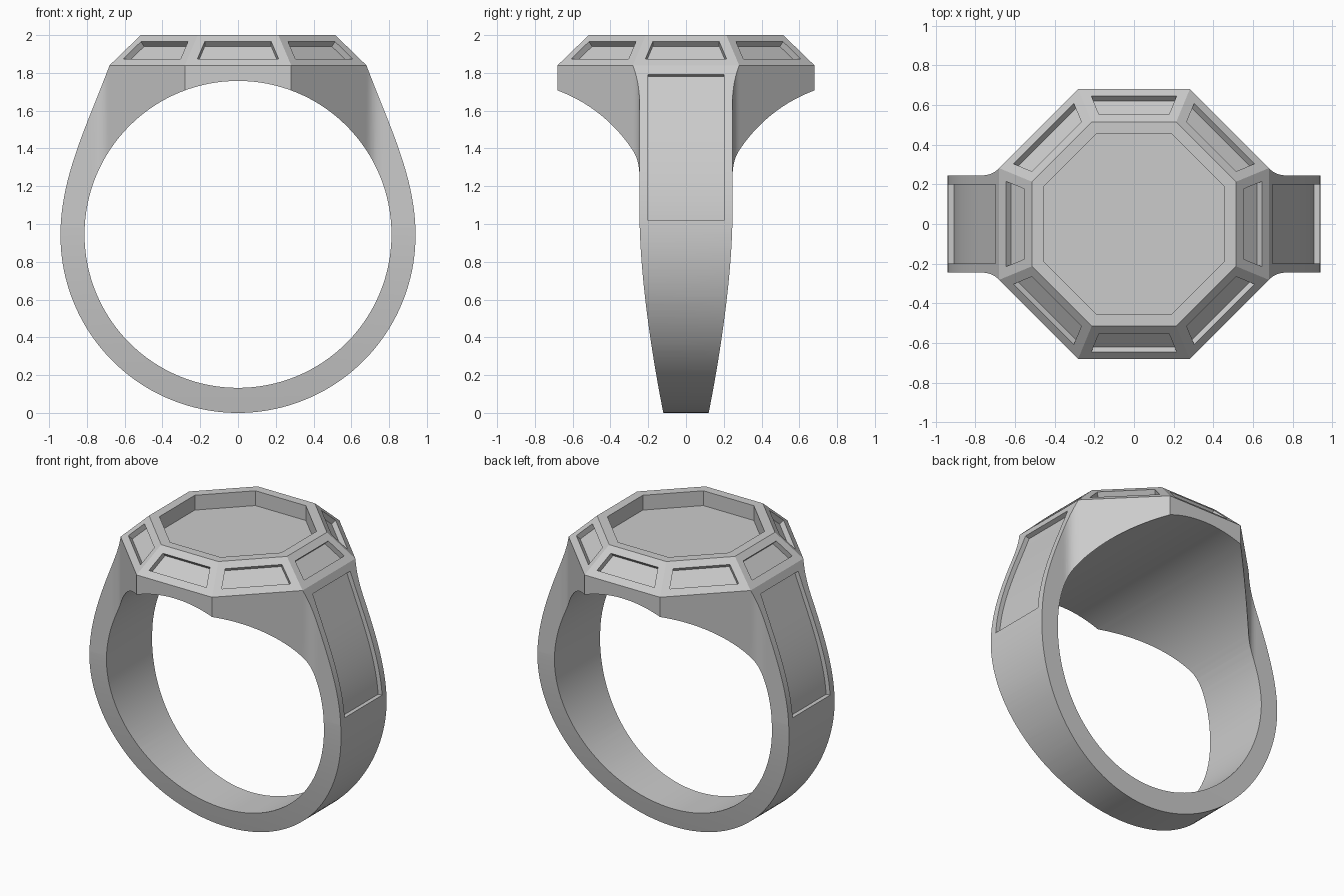
import bpy, bmesh, math
from mathutils import Vector
from mathutils.geometry import interpolate_bezier

if "Cube" in bpy.data.objects:
    bpy.data.objects.remove(bpy.data.objects["Cube"])

metal = bpy.data.materials.new("grey_metal")
metal.use_nodes = True
metal.diffuse_color = (0.6, 0.6, 0.6, 1)
metal.node_tree.nodes["Principled BSDF"].inputs["Base Color"].default_value = (0.6, 0.6, 0.6, 1)

SHOULDER = 1.84       # height where the bevelled head starts
HALF_W = 0.245        # half width of the band
APOTHEM = 0.68        # octagon, middle to flat
HOLE_Z, HOLE_R = 0.945, 0.8125

# Extrusion directions: profile (u, v) and depth w to x, y, z
ALONG_X = lambda u, v, w: (w, u, v)
ALONG_Y = lambda u, v, w: (u, w, v)
ALONG_Z = lambda u, v, w: (u, v, w)


def make_object(name, bm):
    bmesh.ops.recalc_face_normals(bm, faces=bm.faces)
    mesh = bpy.data.meshes.new(name)
    bm.to_mesh(mesh)
    bm.free()
    mesh.materials.append(metal)
    obj = bpy.data.objects.new(name, mesh)
    bpy.context.collection.objects.link(obj)
    return obj


def prism(name, points, direction, low, high):
    bm = bmesh.new()
    ends = [[bm.verts.new(direction(u, v, w)) for u, v in points] for w in (low, high)]
    for ring in ends:
        bm.faces.new(ring)
    for i in range(len(points)):
        j = (i + 1) % len(points)
        bm.faces.new((ends[0][i], ends[0][j], ends[1][j], ends[1][i]))
    return make_object(name, bm)


def bezier(points, count):
    return [Vector(p[:2]) for p in interpolate_bezier(*[Vector((*p, 0)) for p in points], count)]


def combine(target, tool, operation):
    mod = target.modifiers.new(operation, "BOOLEAN")
    mod.object, mod.operation, mod.solver = tool, operation, "EXACT"
    bpy.context.view_layer.objects.active = target
    bpy.ops.object.modifier_apply(modifier=mod.name)
    bpy.data.objects.remove(tool)


def mirrored(points):
    return points + [Vector((-p.x, p.y)) for p in reversed(points)]


# Front outline: round below, leaning shoulders above
shoulder = bezier([(0.94, 0.94), (0.94, 1.25), (0.80, 1.52), (APOTHEM, SHOULDER)], 60)
arc = [Vector((0.94 * math.sin(a), 0.94 - 0.94 * math.cos(a)))
       for a in (math.pi / 2 * i / 40 for i in range(40))]
outline = arc + shoulder
ring = prism("ring", outline + [Vector((-p.x, p.y)) for p in reversed(outline[1:])],
             ALONG_Y, -1, 1)

# Plan: octagon flaring out of the band through a small fillet
half_side = APOTHEM * math.tan(math.pi / 8)
corner = APOTHEM + half_side - HALF_W
fillet = bezier([(corner + 0.055, HALF_W), (corner + 0.015, HALF_W),
                 (corner - 0.01, HALF_W + 0.01), (APOTHEM, half_side)], 12)
quarter = [Vector((1, HALF_W))] + fillet + [Vector((half_side, APOTHEM))]
upper = mirrored(quarter)
plan = upper + [Vector((p.x, -p.y)) for p in reversed(upper)]
combine(ring, prism("plan_cutter", plan, ALONG_Z, -1, 3), "INTERSECT")

# Band narrows towards the bottom
taper = bezier([(0.12, 0), (0.17, 0.25), (HALF_W, 0.7), (HALF_W + 0.001, 1.05)], 32)
side = [Vector((0.115, -0.05))] + taper + [Vector((1, 1.06)), Vector((1, 2.2))]
combine(ring, prism("taper_cutter", mirrored(side), ALONG_X, -2, 2), "INTERSECT")

# Bevelled octagonal head with sunken facets and a sunken top
bm = bmesh.new()
levels = []
for apothem, z in ((APOTHEM, SHOULDER), (0.515, 2.0)):
    r = apothem / math.cos(math.pi / 8)
    levels.append([bm.verts.new((r * math.cos(a), r * math.sin(a), z))
                   for a in (math.pi / 8 + i * math.pi / 4 for i in range(8))])
bm.faces.new(levels[0][::-1])
top = bm.faces.new(levels[1])
facets = [bm.faces.new((levels[0][i], levels[0][(i + 1) % 8],
                        levels[1][(i + 1) % 8], levels[1][i])) for i in range(8)]
bm.normal_update()
for faces, margin, depth in ((facets, 0.05, 0.035), ([top], 0.06, 0.1)):
    bmesh.ops.inset_individual(bm, faces=faces, thickness=margin, use_even_offset=True)
    bm.normal_update()
    bmesh.ops.inset_individual(bm, faces=faces, thickness=0, depth=-depth)
combine(ring, make_object("head", bm), "UNION")

# Finger hole
hole = [Vector((HOLE_R * math.cos(a), HOLE_Z + HOLE_R * math.sin(a)))
        for a in (math.tau * i / 128 for i in range(128))]
combine(ring, prism("hole_cutter", hole, ALONG_Y, -1, 1), "DIFFERENCE")

# Sunken panel following each shoulder
inner, outer = [], []
for before, p, after in zip(shoulder, shoulder[1:], shoulder[2:]):
    if 1.01 < p.y < 1.80:
        along = (after - before).normalized()
        normal = Vector((along.y, -along.x))
        inner.append(p - normal * 0.03)
        outer.append(p + normal * 0.03)
panel = outer + inner[::-1]
for sign in (1, -1):
    points = [Vector((sign * p.x, p.y)) for p in panel]
    combine(ring, prism("panel_cutter", points, ALONG_Y, -0.2, 0.2), "DIFFERENCE")

# Smooth curves, crisp edges
bpy.ops.object.select_all(action="DESELECT")
ring.select_set(True)
bpy.context.view_layer.objects.active = ring
bpy.ops.object.shade_smooth_by_angle(angle=math.radians(25))
